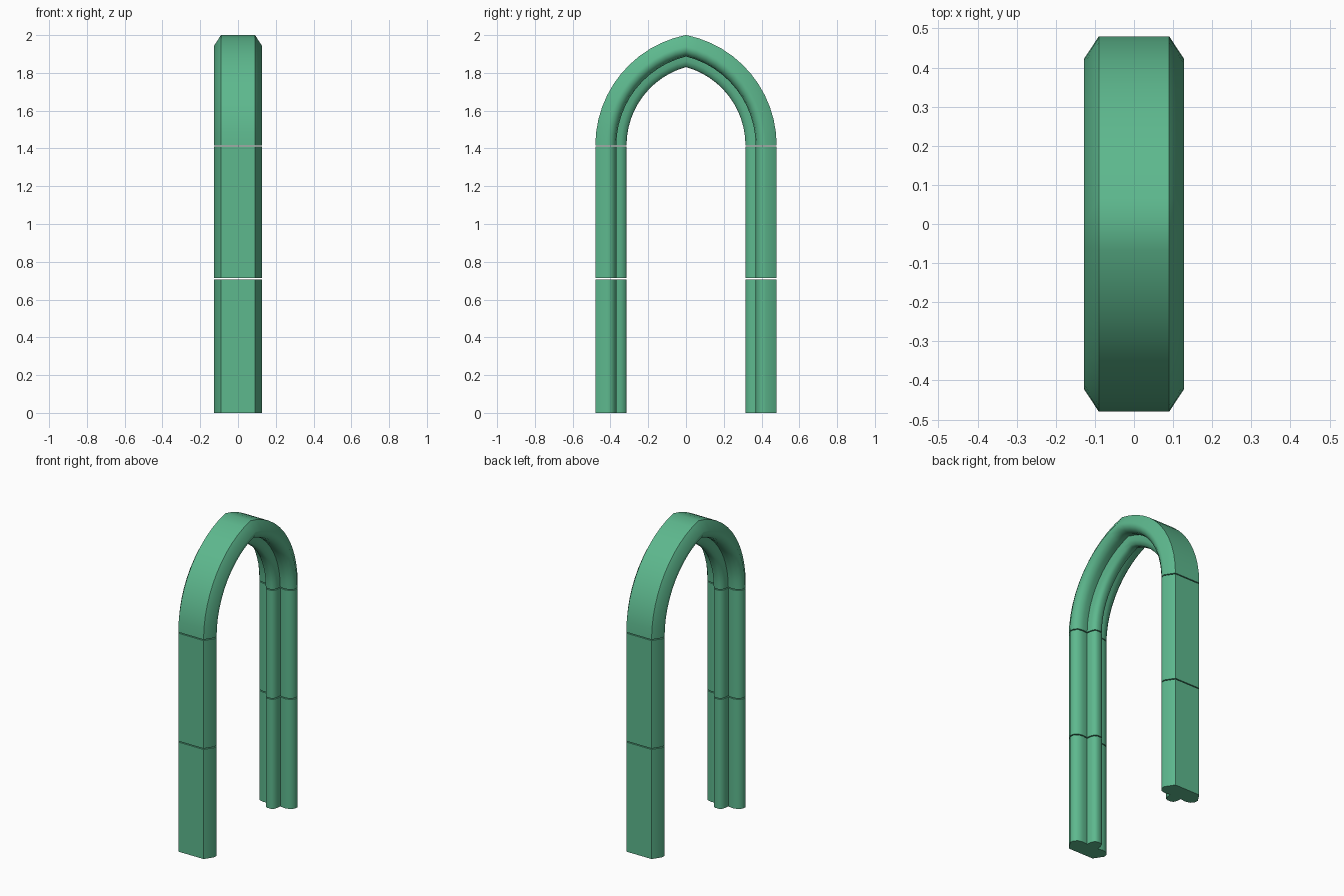
import bpy, bmesh, math

cube = bpy.data.objects.get("Cube")
if cube:
    bpy.data.objects.remove(cube, do_unlink=True)

SPRING = 1.416      # height where the arch starts
JOINT = 0.71        # joint between the two leg blocks
GAP = 0.006
OFFSET = 0.116      # arc centres lie this far past the middle
ARC_STEPS = 12

green = bpy.data.materials.new("soft_green")
green.use_nodes = True
colour = (0.11, 0.48, 0.27, 1)
green.diffuse_color = colour
green.node_tree.nodes["Principled BSDF"].inputs["Base Color"].default_value = colour

# Half moulding section (x, distance from the middle): chamfered back,
# rounded side lobe, groove, then a central roll on the inner face
half = [(0.09, 0.48), (0.128, 0.422), (0.126, 0.398), (0.108, 0.376),
        (0.075, 0.369), (0.04, 0.374), (0.037, 0.345), (0.027, 0.322),
        (0.012, 0.315)]
section = half + [(-x, d) for x, d in reversed(half)]


def sweep(name, rings):
    """Skin a list of matching rings and cap both ends."""
    bm = bmesh.new()
    loops = [[bm.verts.new(p) for p in ring] for ring in rings]
    n = len(section)
    for a, b in zip(loops, loops[1:]):
        for i in range(n):
            j = (i + 1) % n
            bm.faces.new((a[i], a[j], b[j], b[i]))
    bm.faces.new(loops[0])
    bm.faces.new(loops[-1])
    bmesh.ops.recalc_face_normals(bm, faces=bm.faces)
    mesh = bpy.data.meshes.new(name)
    bm.to_mesh(mesh)
    bm.free()
    mesh.materials.append(green)
    obj = bpy.data.objects.new(name, mesh)
    bpy.context.collection.objects.link(obj)
    bpy.ops.object.select_all(action="DESELECT")
    obj.select_set(True)
    bpy.context.view_layer.objects.active = obj
    bpy.ops.object.shade_smooth_by_angle(angle=math.radians(48))


def arch_ring(t, side):
    """Section at fraction t from springing to apex, mitred on the middle."""
    ring = []
    for x, d in section:
        r = d + OFFSET
        a = t * math.acos(OFFSET / r)
        ring.append((x, side * (r * math.cos(a) - OFFSET), SPRING + r * math.sin(a)))
    return ring


# Leg blocks, two per side
for side, label in ((-1, "front"), (1, "back")):
    for part, low, high in (("lower", 0, JOINT - GAP / 2),
                            ("upper", JOINT + GAP / 2, SPRING - GAP)):
        sweep(f"{label}_leg_{part}",
              [[(x, side * d, z) for x, d in section] for z in (low, high)])

# Pointed arch in one piece
front = [arch_ring(i / ARC_STEPS, -1) for i in range(ARC_STEPS + 1)]
back = [arch_ring(i / ARC_STEPS, 1) for i in reversed(range(ARC_STEPS))]
sweep("pointed_arch", front + back)
